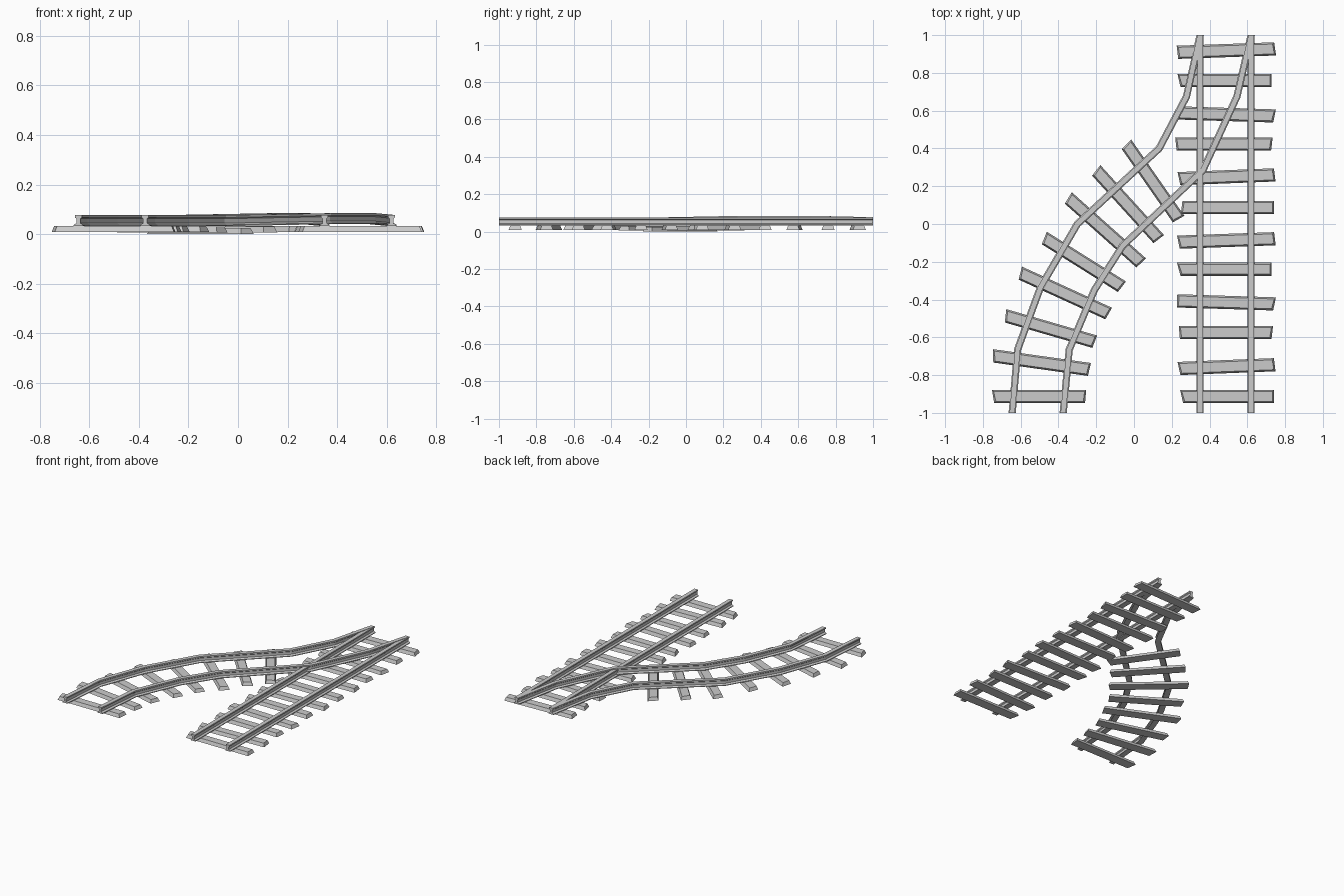
import bpy, bmesh
from mathutils import Vector
from math import hypot

if "Cube" in bpy.data.objects:
    bpy.data.objects.remove(bpy.data.objects["Cube"])

RAIL_BASE, TIE_BASE, TIE_TOP = 0.032, 0.009, 0.032


def finish(bm, name):
    bmesh.ops.recalc_face_normals(bm, faces=bm.faces)
    mesh = bpy.data.meshes.new(name)
    bm.to_mesh(mesh)
    bm.free()
    obj = bpy.data.objects.new(name, mesh)
    bpy.context.collection.objects.link(obj)


# I-shaped rail section: foot, web, head (offset, height)
half = [(0.019, 0), (0.019, 0.005), (0.008, 0.012), (0.008, 0.030),
        (0.014, 0.035), (0.014, 0.044)]
SECTION = half + [(-u, v) for u, v in reversed(half)]


def rail(name, path, square_ends=True):
    """Sweep the rail section along (x, y, lift) points with mitred corners."""
    bm = bmesh.new()
    pts = [Vector(p[:2]) for p in path]
    dirs = [(b - a).normalized() for a, b in zip(pts, pts[1:])]
    rings = []
    for i, p in enumerate(pts):
        if i in (0, len(pts) - 1):
            d = dirs[0] if i == 0 else dirs[-1]
            n = Vector((-d.y, d.x))
            side = Vector((1 / n.x, 0))      # ends cut flush with the track end
        else:
            n0, n1 = (Vector((-d.y, d.x)) for d in (dirs[i - 1], dirs[i]))
            side = (n0 + n1) / (1 + n0.dot(n1))
        rings.append([bm.verts.new((p.x + side.x * u, p.y + side.y * u,
                                    RAIL_BASE + path[i][2] + v)) for u, v in SECTION])
    k = len(SECTION)
    for a, b in zip(rings, rings[1:]):
        for j in range(k):
            bm.faces.new((a[j], a[(j + 1) % k], b[(j + 1) % k], b[j]))
    bm.faces.new(rings[0])
    bm.faces.new(rings[-1])
    finish(bm, name)


def tie(name, a, b, drop=0.0, skew=(0, 0), width=0.070):
    """Tapered wooden beam between two end points, with slightly skewed ends."""
    a, b = Vector(a), Vector(b)
    d = (b - a).normalized()
    n = Vector((-d.y, d.x))
    bm = bmesh.new()
    rings = []
    for z, w, inset in ((TIE_BASE, width / 2, 0), (TIE_TOP, width / 2 - 0.009, 0.009)):
        ring = []
        for end, s, t in ((a, -1, -1), (b, 1, -1), (b, 1, 1), (a, -1, 1)):
            k = skew[0] if s < 0 else skew[1]
            p = end + d * (-s * inset + t * k) + n * (t * w)
            ring.append(bm.verts.new((p.x, p.y, z - drop)))
        rings.append(ring)
    lo, hi = rings
    bm.faces.new(lo)
    bm.faces.new(hi)
    for j in range(4):
        bm.faces.new((lo[j], lo[(j + 1) % 4], hi[(j + 1) % 4], hi[j]))
    finish(bm, name)


# Straight track rails
for side, x in (("left", 0.35), ("right", 0.62)):
    rail(f"straight_rail_{side}", [(x, -1, 0), (x, 1, 0)])

# Branching rails, lifted slightly where they cross the straight track
rail("branch_rail_outer", [(0.35, 1, 0.001), (0.278, 0.675, 0.008), (0.133, 0.40, 0.008),
                           (-0.30, 0, 0), (-0.495, -0.335, 0), (-0.616, -0.664, 0),
                           (-0.645, -1, 0)])
rail("branch_rail_inner", [(0.62, 1, 0.001), (0.545, 0.675, 0.008), (0.365, 0.285, 0.008),
                           (-0.06, -0.115, 0), (-0.21, -0.35, 0), (-0.343, -0.665, 0),
                           (-0.375, -1, 0)])

# Straight track ties: left x, right x, centre y, half rise, end skews
straight = [(0.230, 0.747, 0.918, 0.009, -0.003, -0.004),
            (0.238, 0.728, 0.760, 0, -0.008, 0),
            (0.235, 0.744, 0.580, -0.008, 0, 0.006),
            (0.222, 0.730, 0.423, 0, -0.004, 0.004),
            (0.238, 0.745, 0.250, 0.010, -0.006, -0.003),
            (0.252, 0.742, 0.087, 0, 0.004, 0),
            (0.235, 0.746, -0.087, 0.009, -0.006, -0.003),
            (0.237, 0.728, -0.240, 0, -0.009, 0),
            (0.228, 0.744, -0.415, -0.008, 0, 0.006),
            (0.240, 0.732, -0.575, 0, -0.003, 0.004),
            (0.238, 0.745, -0.755, 0.010, -0.006, -0.003),
            (0.252, 0.742, -0.913, 0, -0.008, 0)]
for i, (x0, x1, y, r, s0, s1) in enumerate(straight):
    tie(f"straight_tie_{i + 1}", (x0, y - r), (x1, y + r), skew=(s0, s1))

# Branch track ties: outer end, inner end, drop
branch = [((-0.040, 0.422), (0.236, 0.026), 0),
          ((-0.200, 0.284), (0.131, -0.080), 0.002),
          ((-0.348, 0.138), (0.038, -0.206), 0.008),
          ((-0.475, -0.074), (-0.064, -0.332), 0.002),
          ((-0.602, -0.260), (-0.134, -0.474), 0),
          ((-0.680, -0.486), (-0.208, -0.623), 0),
          ((-0.746, -0.698), (-0.236, -0.770), 0),
          ((-0.746, -0.913), (-0.256, -0.913), 0)]
for i, (a, b, drop) in enumerate(branch):
    tie(f"branch_tie_{i + 1}", a, b, drop, skew=(-0.006, 0.003))
